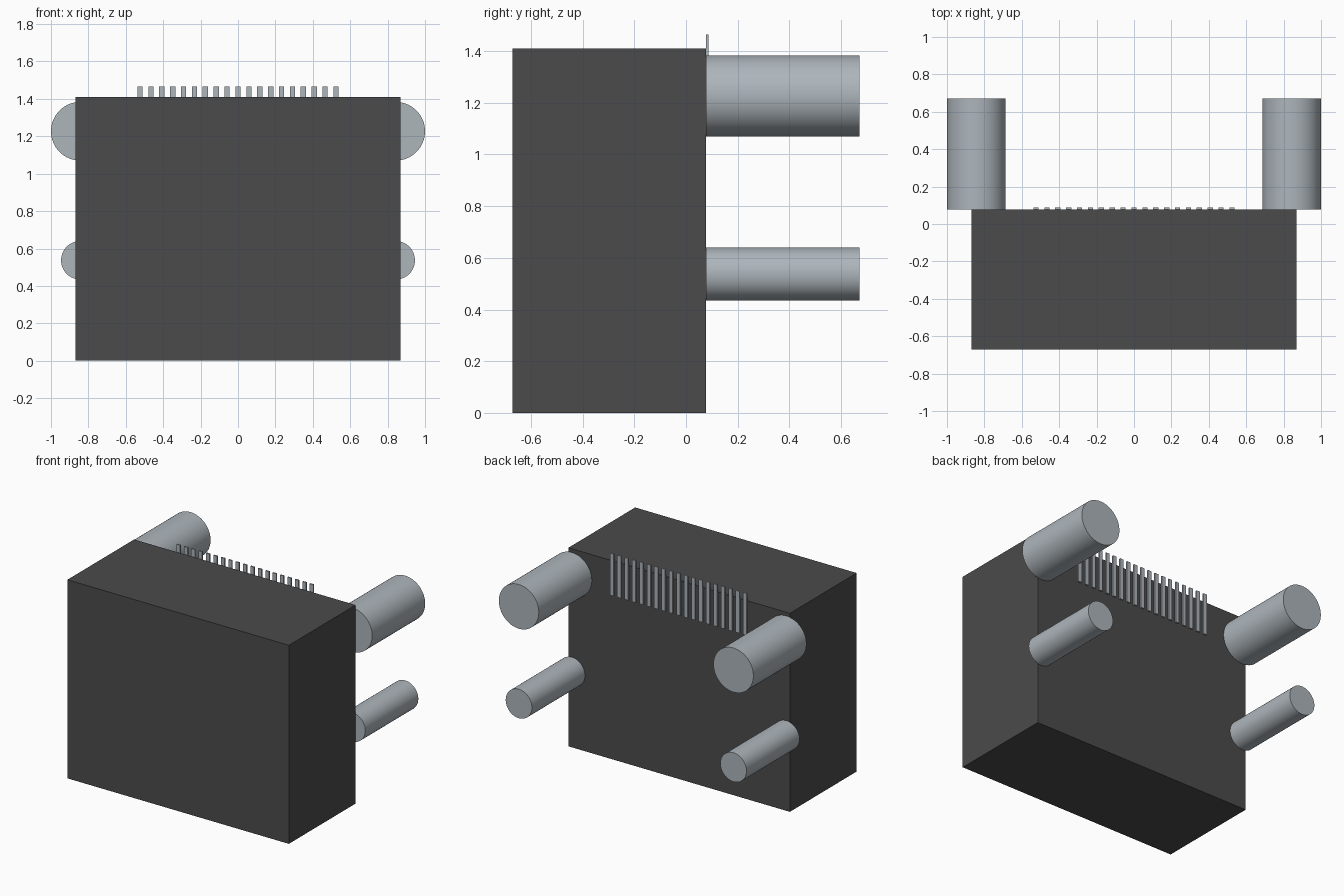
import bpy
import math

cube = bpy.data.objects.get("Cube")
if cube:
    bpy.data.objects.remove(cube, do_unlink=True)


def make_material(name, color):
    mat = bpy.data.materials.new(name)
    mat.use_nodes = True
    mat.diffuse_color = (*color, 1)
    mat.node_tree.nodes["Principled BSDF"].inputs["Base Color"].default_value = (*color, 1)
    return mat


dark = make_material("dark grey plastic", (0.07, 0.07, 0.07))
metal = make_material("light grey metal", (0.42, 0.465, 0.50))

BACK = 0.077   # rear face of the housing
END = 0.672    # free end of the posts


def box(name, low, high, mat):
    bpy.ops.mesh.primitive_cube_add(size=1, location=[(a + b) / 2 for a, b in zip(low, high)])
    obj = bpy.context.object
    obj.name = name
    obj.scale = [b - a for a, b in zip(low, high)]
    bpy.ops.object.transform_apply(location=False, rotation=False, scale=True)
    obj.data.materials.append(mat)


def post(name, x, z, radius):
    bpy.ops.mesh.primitive_cylinder_add(
        vertices=64, radius=radius, depth=END - BACK,
        location=(x, (BACK + END) / 2, z), rotation=(math.pi / 2, 0, 0))
    obj = bpy.context.object
    obj.name = name
    obj.data.materials.append(metal)
    bpy.ops.object.shade_smooth_by_angle(angle=math.radians(30))


# Housing block
box("housing", (-0.87, -END, 0), (0.87, BACK, 1.41), dark)

# Mounting posts, thick pair above and thin pair below
for side, sign in (("left", 1), ("right", -1)):
    post("upper_post_" + side, sign * 0.843, 1.227, 0.157)
    post("lower_post_" + side, sign * 0.843, 0.537, 0.103)

# Row of flat contact pins along the upper rear edge
for i in range(19):
    x = (i - 9) * 0.0582
    box(f"contact_pin_{i + 1}", (x - 0.014, BACK, 1.167), (x + 0.014, BACK + 0.01, 1.465), metal)
